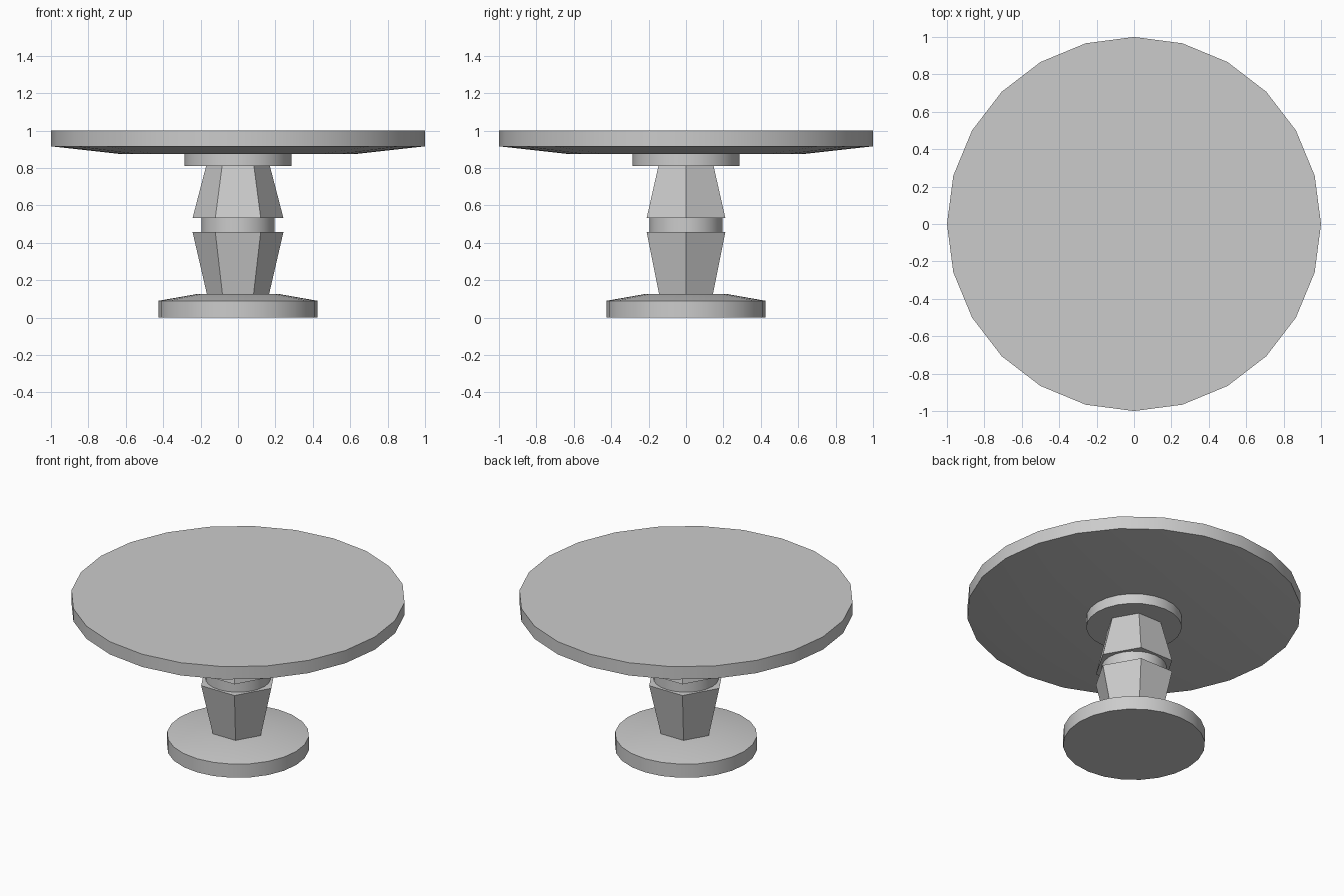
import bpy, bmesh
from math import cos, sin, tau, radians

if "Cube" in bpy.data.objects:
    bpy.data.objects.remove(bpy.data.objects["Cube"])


def lathe(name, profile, sides, smooth=True):
    """Closed solid of stacked rings; profile is (radius, z) from bottom to top."""
    bm = bmesh.new()
    rings = [[bm.verts.new((r * cos(tau * i / sides), r * sin(tau * i / sides), z))
              for i in range(sides)] for r, z in profile]
    for low, high in zip(rings, rings[1:]):
        for i in range(sides):
            j = (i + 1) % sides
            bm.faces.new((low[i], low[j], high[j], high[i]))
    bm.faces.new(rings[0][::-1])
    bm.faces.new(rings[-1])
    mesh = bpy.data.meshes.new(name)
    bm.to_mesh(mesh)
    bm.free()
    obj = bpy.data.objects.new(name, mesh)
    bpy.context.collection.objects.link(obj)
    if smooth:
        bpy.ops.object.select_all(action='DESELECT')
        obj.select_set(True)
        bpy.context.view_layer.objects.active = obj
        bpy.ops.object.shade_smooth_by_angle(angle=radians(30))
    return obj


# Round foot with sloped upper face
lathe("base", [(0.425, 0), (0.425, 0.09), (0.22, 0.126)], 24)

# Hexagonal pedestal in two mirrored tapers with a round ring between
lathe("lower_column", [(0.165, 0.12), (0.243, 0.458)], 6, smooth=False)
lathe("middle_ring", [(0.195, 0.458), (0.195, 0.532)], 24)
lathe("upper_column", [(0.243, 0.532), (0.17, 0.812)], 6, smooth=False)

# Collar under the table top
lathe("collar", [(0.286, 0.81), (0.286, 0.878)], 24)

# Round table top with bevelled underside
lathe("table_top", [(0.64, 0.876), (1.0, 0.916), (1.0, 1.0)], 24)
